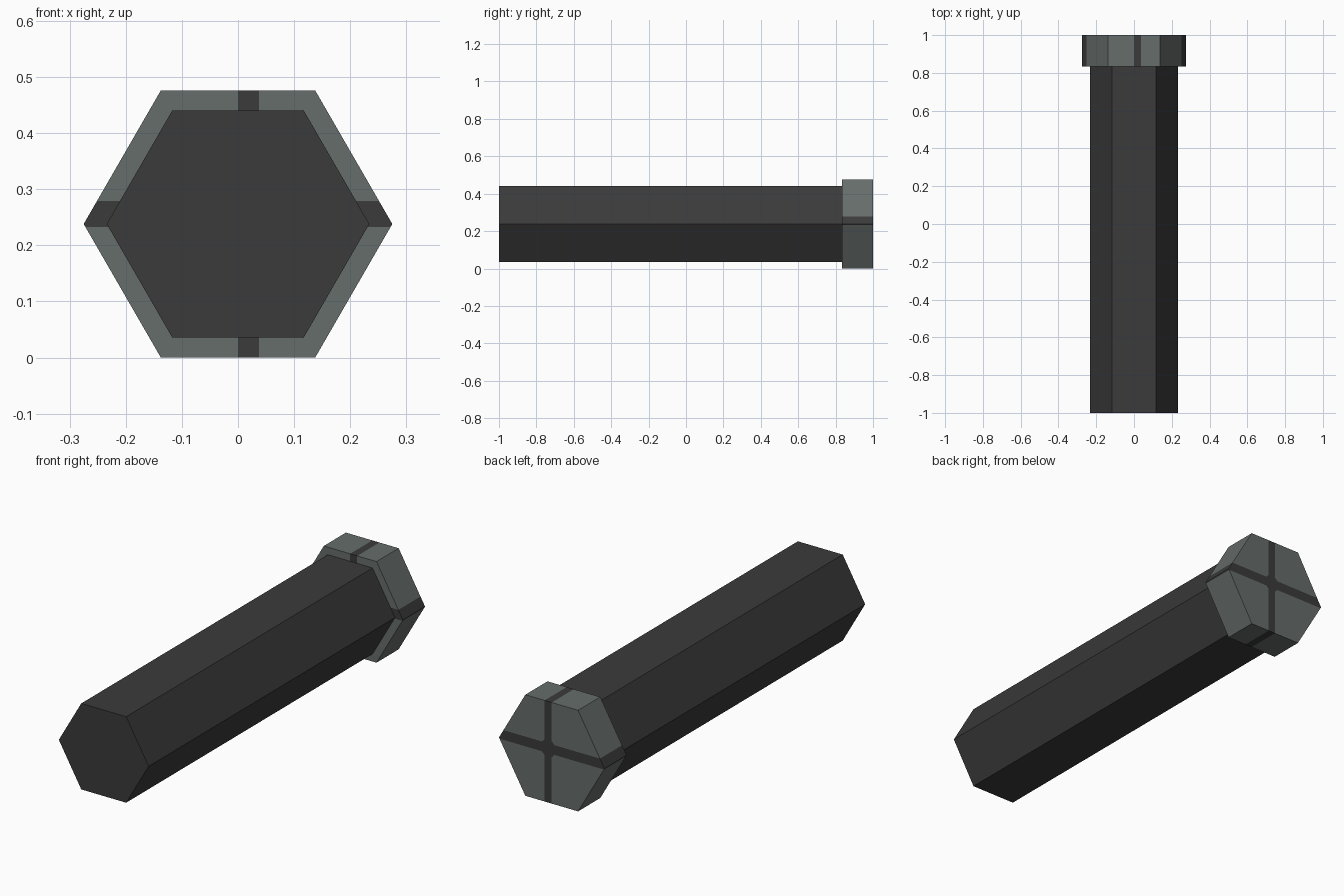
import bpy, bmesh, math
from mathutils import Matrix, Vector

cube = bpy.data.objects.get("Cube")
if cube:
    bpy.data.objects.remove(cube, do_unlink=True)

CENTER_Z = 0.238
HEAD_START = 0.835


def material(name, color):
    mat = bpy.data.materials.new(name)
    mat.use_nodes = True
    mat.diffuse_color = (*color, 1)
    mat.node_tree.nodes["Principled BSDF"].inputs["Base Color"].default_value = (*color, 1)
    return mat


charcoal = material("charcoal", (0.043, 0.043, 0.043))
grey_green = material("grey_green", (0.133, 0.153, 0.144))


def hex_prism(radius, y0, y1):
    """Six-sided prism along y with corners pointing to +x and -x."""
    bm = bmesh.new()
    ring = [Vector((radius * math.cos(i * math.pi / 3), y0,
                    CENTER_Z + radius * math.sin(i * math.pi / 3))) for i in range(6)]
    face = bm.faces.new([bm.verts.new(p) for p in ring])
    out = bmesh.ops.extrude_face_region(bm, geom=[face], use_keep_orig=True)
    moved = [v for v in out["geom"] if isinstance(v, bmesh.types.BMVert)]
    bmesh.ops.translate(bm, verts=moved, vec=(0, y1 - y0, 0))
    bmesh.ops.recalc_face_normals(bm, faces=bm.faces[:])
    return bm


def finish(bm, name, materials):
    mesh = bpy.data.meshes.new(name)
    bm.to_mesh(mesh)
    bm.free()
    for mat in materials:
        mesh.materials.append(mat)
    obj = bpy.data.objects.new(name, mesh)
    bpy.context.collection.objects.link(obj)


# Long hexagonal shaft
finish(hex_prism(0.234, -1, HEAD_START + 0.01), "shaft", [charcoal])

# Wider hexagonal head, cut along the borders of the painted cross
bm = hex_prism(0.275, HEAD_START, 1)
X0, X1 = 0.0, 0.037
Z0, Z1 = 0.233, 0.279
MID = Vector(((X0 + X1) / 2, 1, (Z0 + Z1) / 2))
FLARE = 0.056


def cut(point, normal, faces):
    geom = set(faces)
    for f in faces:
        geom.update(f.edges, f.verts)
    bmesh.ops.bisect_plane(bm, geom=list(geom), plane_co=point, plane_no=normal, dist=1e-5)


for x in (X0, X1):
    cut((x, 0, 0), (1, 0, 0), bm.faces[:])
for z in (Z0, Z1):
    cut((0, 0, z), (0, 0, 1), bm.faces[:])

# Flared middle of the cross on the end cap
for sx in (-1, 1):
    for sz in (-1, 1):
        normal = Vector((sx, 0, sz))
        cap = [f for f in bm.faces if f.normal.y > 0.9]
        cut(MID + normal * FLARE / 2, normal, cap)

# Paint the cross and its continuation around the head
for f in bm.faces:
    c = f.calc_center_median()
    on_band = X0 < c.x < X1 or Z0 < c.z < Z1
    in_flare = f.normal.y > 0.9 and abs(c.x - MID.x) + abs(c.z - MID.z) < FLARE
    f.material_index = 1 if on_band or in_flare else 0
finish(bm, "head", [grey_green, charcoal])
